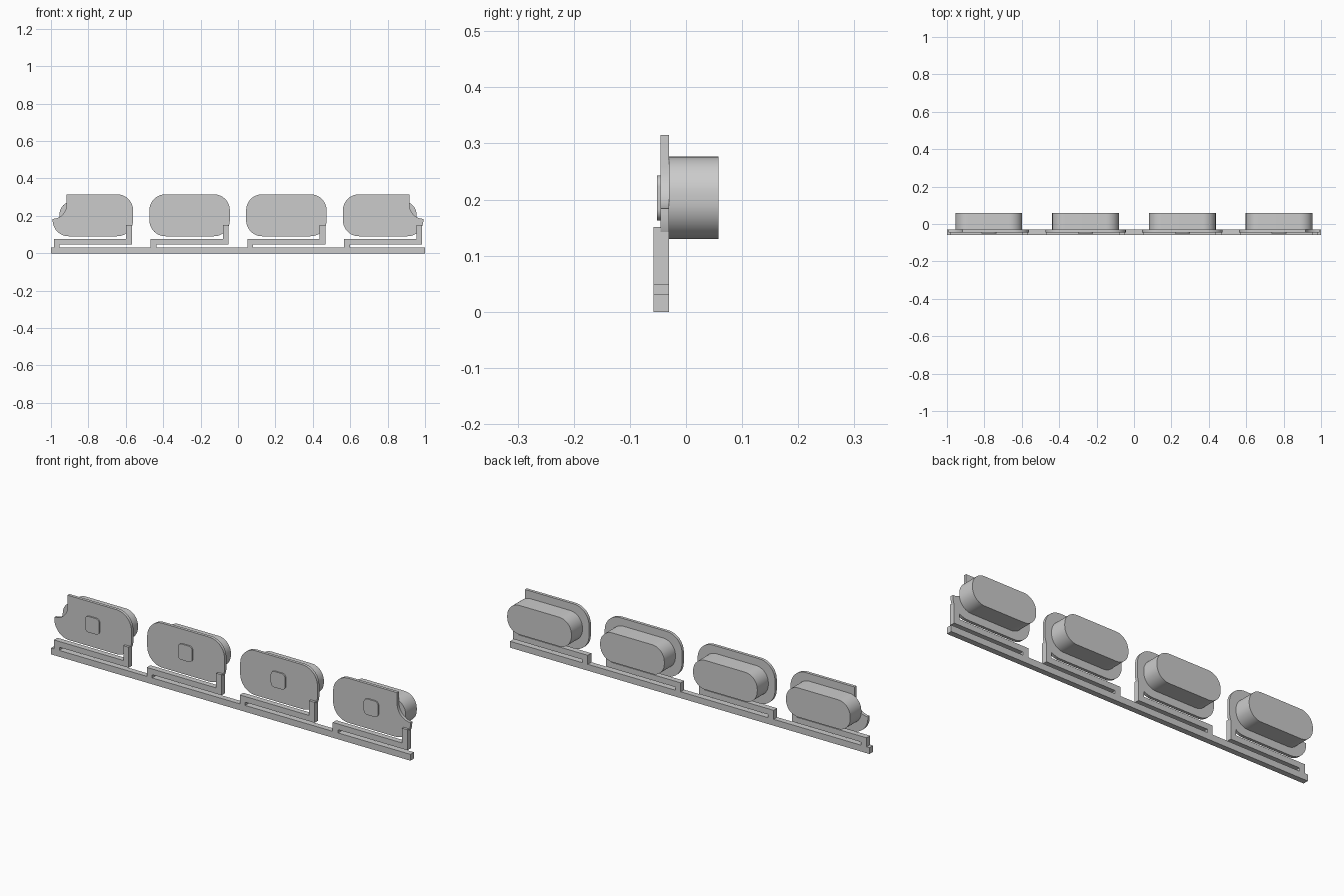
import bpy, bmesh, math

if "Cube" in bpy.data.objects:
    bpy.data.objects.remove(bpy.data.objects["Cube"])


def extrude_profile(name, pts, y0, y1, smooth=True):
    """Extrude a closed x-z outline from y0 to y1."""
    bm = bmesh.new()
    face = bm.faces.new([bm.verts.new((x, y0, z)) for x, z in pts])
    out = bmesh.ops.extrude_face_region(bm, geom=[face])
    for v in out["geom"]:
        if isinstance(v, bmesh.types.BMVert):
            v.co.y = y1
    bmesh.ops.recalc_face_normals(bm, faces=bm.faces)
    me = bpy.data.meshes.new(name)
    bm.to_mesh(me)
    bm.free()
    ob = bpy.data.objects.new(name, me)
    bpy.context.collection.objects.link(ob)
    if smooth:
        bpy.ops.object.select_all(action='DESELECT')
        ob.select_set(True)
        bpy.context.view_layer.objects.active = ob
        bpy.ops.object.shade_smooth_by_angle(angle=math.radians(30))
    return ob


def corner(cx, cz, r, start, n=12):
    return [(cx + r * math.cos(math.radians(start + 90 * i / n)),
             cz + r * math.sin(math.radians(start + 90 * i / n))) for i in range(n + 1)]


def rounded(cx, cz, w, h, r, notch=None):
    """Rounded rectangle, counter-clockwise; notch replaces the top right corner."""
    a, b = w / 2 - r, h / 2 - r
    pts = corner(cx + a, cz - b, r, 270)
    pts += notch if notch else corner(cx + a, cz + b, r, 0)
    pts += corner(cx - a, cz + b, r, 90) + corner(cx - a, cz - b, r, 180)
    return pts


Y_FRONT, Y_PLATE, Y_BACK = -0.058, -0.03, 0.058
CZ = 0.203

# Long carrier rail
extrude_profile("rail", [(-1, 0), (1, 0), (1, 0.032), (-1, 0.032)], Y_FRONT, Y_PLATE, False)

# Notch in the outer top corner of the end plates: scoop, then straight edge
notch = [(0.991, 0.184)]
notch += [(0.991 - 0.074 * math.sin(math.radians(a)),
           0.258 - 0.074 * math.cos(math.radians(a))) for a in range(10, 91, 10)]
notch += [(0.917, 0.315)]

for i in range(4):
    cx = -0.776 + 0.5173 * i
    n = i + 1

    # Flange plate, end ones notched on the outside
    if i in (0, 3):
        pts = rounded(0.776, CZ, 0.43, 0.224, 0.085, notch)
        if i == 0:
            pts = [(-x, z) for x, z in reversed(pts)]
    else:
        pts = rounded(cx, CZ, 0.43, 0.224, 0.085)
    extrude_profile(f"flange_plate_{n}", pts, -0.045, Y_PLATE)

    # Key body behind the plate
    extrude_profile(f"key_body_{n}", rounded(cx, CZ, 0.357, 0.147, 0.068), Y_PLATE, Y_BACK)

    # Contact pad on the front
    extrude_profile(f"contact_pad_{n}", rounded(cx, CZ, 0.08, 0.08, 0.02), -0.052, -0.045)

    # Spring arm: foot, long bar and post in one outline
    l, r = cx - 0.208, cx + 0.208
    arm = [(l, 0.032), (l + 0.03, 0.032), (l + 0.03, 0.048), (r, 0.048), (r, 0.151),
           (r - 0.03, 0.151), (r - 0.03, 0.077), (l, 0.077)]
    extrude_profile(f"spring_arm_{n}", arm, Y_FRONT, Y_PLATE, False)
